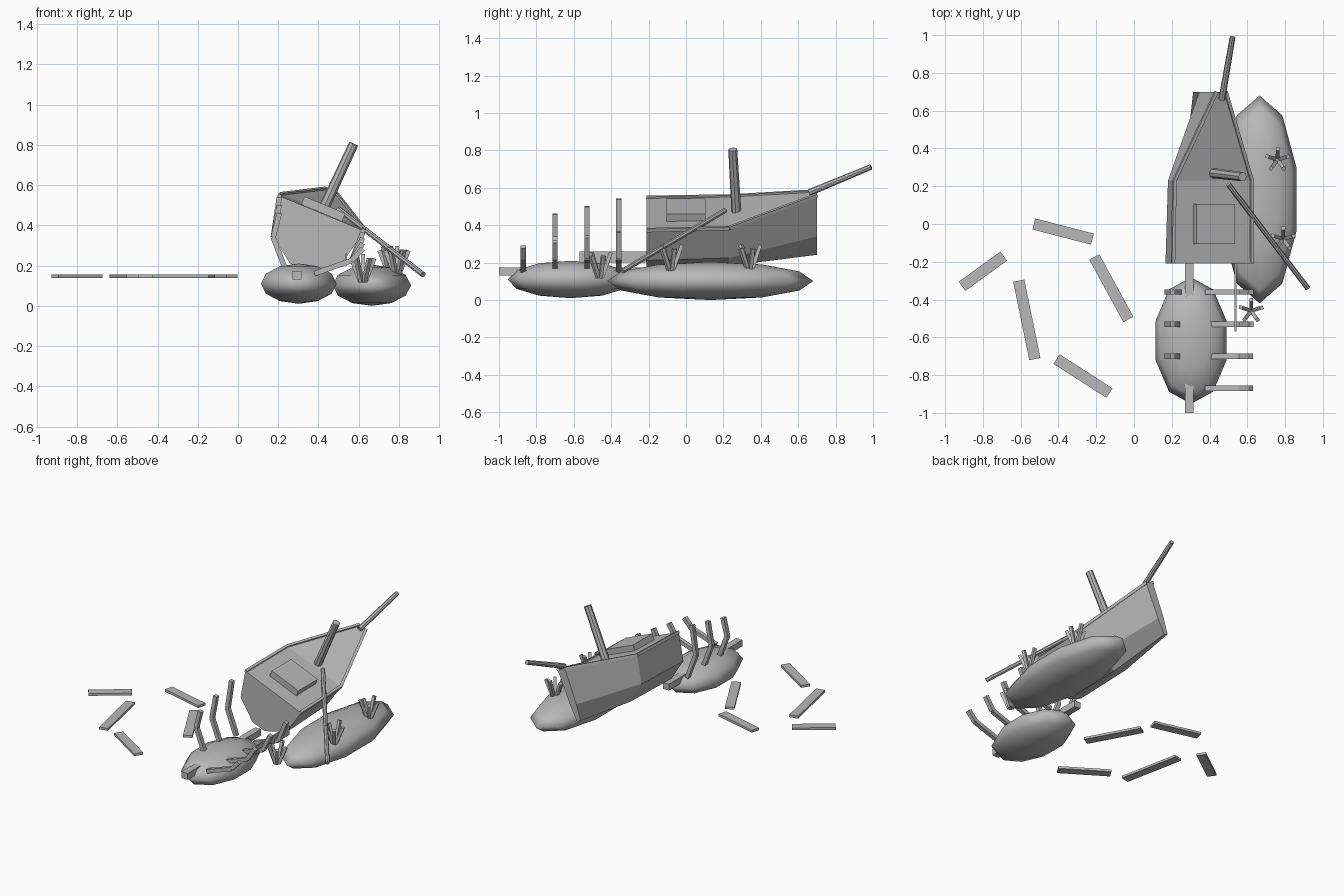
import bpy, bmesh, math
from mathutils import Vector, Matrix

if "Cube" in bpy.data.objects:
    bpy.data.objects.remove(bpy.data.objects["Cube"], do_unlink=True)

grey = bpy.data.materials.new("weathered grey")
grey.use_nodes = True
colour = (0.48, 0.48, 0.48, 1)
grey.diffuse_color = colour
grey.node_tree.nodes["Principled BSDF"].inputs["Base Color"].default_value = colour


def finish(name, bm, smooth=False):
    bmesh.ops.recalc_face_normals(bm, faces=bm.faces)
    mesh = bpy.data.meshes.new(name)
    bm.to_mesh(mesh)
    bm.free()
    mesh.materials.append(grey)
    obj = bpy.data.objects.new(name, mesh)
    bpy.context.collection.objects.link(obj)
    if smooth:
        for p in mesh.polygons:
            p.use_smooth = True
    return obj


def add_bar(bm, a, b, width, height, up=(0, 0, 1)):
    """Box running from a to b; height is measured towards up."""
    a, b = Vector(a), Vector(b)
    along = (b - a).normalized()
    side = Vector(up).cross(along).normalized()
    top = along.cross(side)
    frame = Matrix((along, side, top)).transposed().to_4x4()
    size = Matrix.Diagonal(((b - a).length, width, height, 1))
    bmesh.ops.create_cube(bm, size=1, matrix=Matrix.Translation((a + b) / 2) @ frame @ size)


def bar(name, a, b, width, height, up=(0, 0, 1)):
    bm = bmesh.new()
    add_bar(bm, a, b, width, height, up)
    return finish(name, bm)


def spar(name, a, b, r1, r2, sides=8):
    a, b = Vector(a), Vector(b)
    bm = bmesh.new()
    turn = (b - a).to_track_quat("Z", "Y").to_matrix().to_4x4()
    bmesh.ops.create_cone(bm, cap_ends=True, segments=sides, radius1=r1, radius2=r2,
                          depth=(b - a).length,
                          matrix=Matrix.Translation((a + b) / 2) @ turn)
    return finish(name, bm)


# Heeled frame of the hull: u across the deck, v out of the deck
ROLL = math.radians(22.5)
U = Vector((math.cos(ROLL), 0, -math.sin(ROLL)))
V = Vector((math.sin(ROLL), 0, math.cos(ROLL)))
DECK = Vector((0.415, 0, 0.46))


def heel(u, y, v):
    return DECK + U * u + V * v + Vector((0, y, 0))


# Hull: y, then half-width and height of deck edge, chine and keel
stations = [(-0.21, (0.23, 0), (0.19, -0.19), (0.05, -0.29)),
            (0.23, (0.225, 0.01), (0.18, -0.18), (0.05, -0.28)),
            (0.70, (0.03, 0.12), (0.025, -0.12), (0.015, -0.23))]
bm = bmesh.new()
rings = []
for y, *half in stations:
    outline = [(u, v) for u, v in half] + [(-u, v) for u, v in reversed(half)]
    rings.append([bm.verts.new(heel(u, y, v)) for u, v in outline])
for r, s in zip(rings, rings[1:]):
    for i in range(len(r)):
        j = (i + 1) % len(r)
        bm.faces.new((r[i], r[j], s[j], s[i]))
bm.faces.new(rings[0])
bm.faces.new(rings[-1])
finish("hull", bm)

# Rails along both deck edges
for side, label in ((1, "left"), (-1, "right")):
    bm = bmesh.new()
    edge = [heel(side * (s[1][0] - 0.004), s[0], s[1][1]) for s in stations]
    for a, b in zip(edge, edge[1:]):
        add_bar(bm, a, b, 0.018, 0.018, V)
    finish(label + "_rail", bm)

# Deck fittings and masts
bar("hatch", heel(0, -0.105, 0.02), heel(0, 0.105, 0.02), 0.22, 0.05, V)
spar("broken_mast", heel(0, 0.27, 0), (0.575, 0.25, 0.805), 0.027, 0.024)
spar("bowsprit", (0.465, 0.66, 0.575), (0.522, 0.99, 0.712), 0.018, 0.015)
spar("fallen_spar", (0.50, 0.21, 0.48), (0.92, -0.34, 0.155), 0.014, 0.014)

# Broken keel, loose strake and ribs
bar("keel", (0.293, -1, 0.152), (0.293, -0.2, 0.152), 0.046, 0.044)
bar("loose_strake", (0.537, -0.57, 0.23), (0.537, -0.21, 0.23), 0.009, 0.06)


def rib(name, y, points):
    bm = bmesh.new()
    path = [(x, y, z) for x, z in points]
    for a, b in zip(path, path[1:]):
        add_bar(bm, a, b, 0.028, 0.026, (1, 0, 0.3) if abs(b[2] - a[2]) > 0.1 else (0, 0, 1))
    finish(name, bm)


for i in range(4):
    y = -0.36 - 0.17 * i
    rib("left_rib", y, [(0.38, 0.16), (0.565, 0.225), (0.62, 0.365 - 0.027 * i)])
    if i < 3:
        rib("right_rib", y, [(0.24, 0.17), (0.175, 0.34), (0.205, 0.54 - 0.04 * i)])


# Smooth rocks
def rock(name, centre, radii):
    bm = bmesh.new()
    bmesh.ops.create_uvsphere(bm, u_segments=10, v_segments=6, radius=1,
                              matrix=Matrix.Translation(centre) @ Matrix.Diagonal((*radii, 1)))
    finish(name, bm, smooth=True)


rock("small_rock", (0.302, -0.617, 0.11), (0.198, 0.335, 0.1))
rock("large_rock", (0.665, 0.13, 0.102), (0.205, 0.55, 0.102))

# Coral tufts of five splayed stalks
for x, y, z in ((0.62, -0.46, 0.12), (0.79, -0.08, 0.16), (0.76, 0.34, 0.16)):
    bm = bmesh.new()
    for k in range(5):
        t = math.tau * k / 5 + 0.3
        out = Vector((math.cos(t), math.sin(t), 0))
        base = Vector((x, y, z))
        tip = base + out * 0.058 + Vector((0, 0, 0.115 + 0.02 * (k % 2)))
        add_bar(bm, base + out * 0.012, tip, 0.02, 0.02, out)
    finish("coral", bm)

# Drifting planks
for a, b in (((-0.53, 0.00), (-0.22, -0.08)), ((-0.91, -0.33), (-0.69, -0.17)),
             ((-0.61, -0.30), (-0.525, -0.715)), ((-0.41, -0.715), (-0.13, -0.895)),
             ((-0.21, -0.175), (-0.03, -0.505))):
    bar("drift_plank", (*a, 0.147), (*b, 0.147), 0.06, 0.016)
